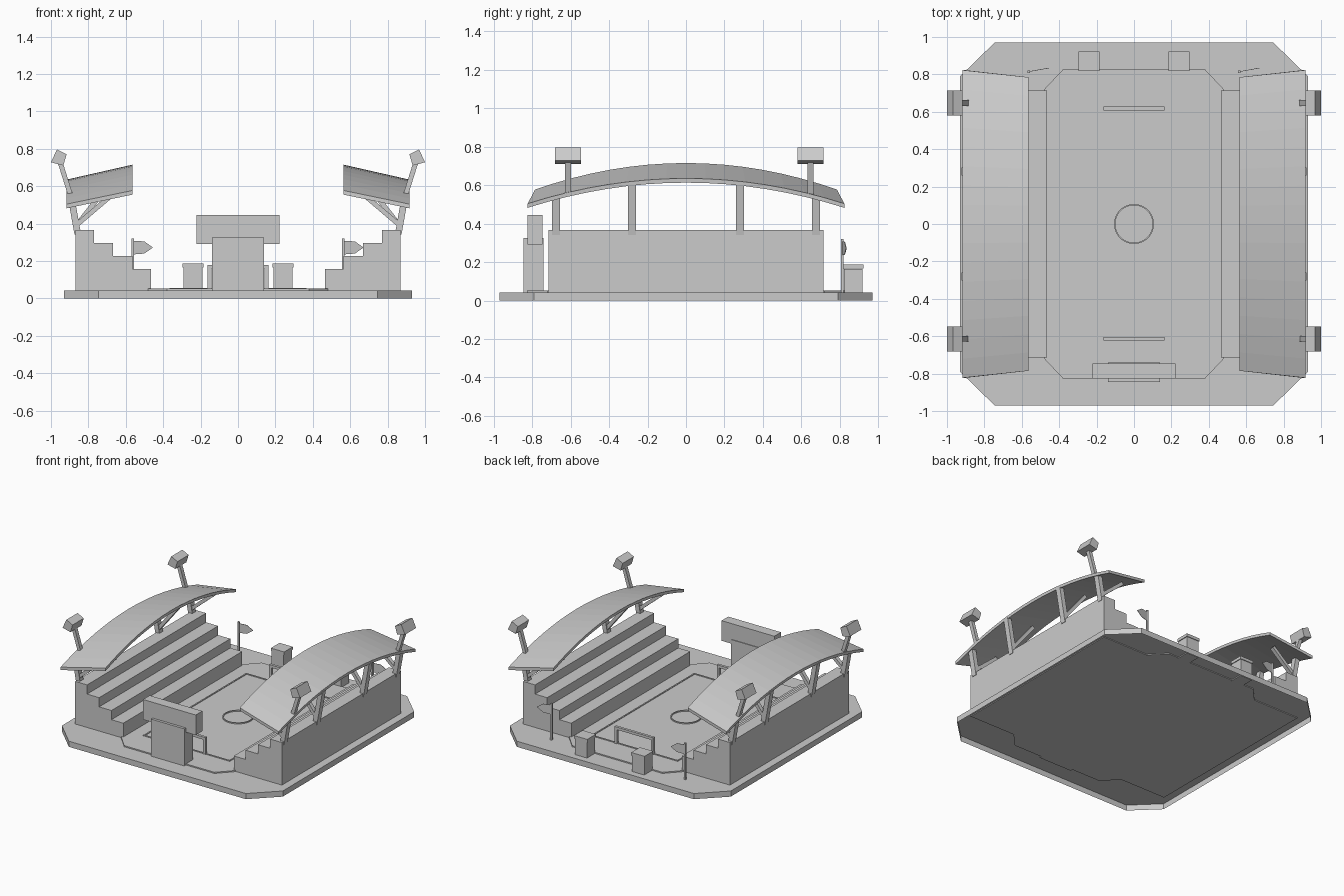
import bpy, bmesh, math
from mathutils import Vector, Matrix

cube = bpy.data.objects.get("Cube")
if cube:
    bpy.data.objects.remove(cube, do_unlink=True)

grey = bpy.data.materials.new("plain grey")
grey.use_nodes = True
grey.diffuse_color = (0.6, 0.6, 0.6, 1)
grey.node_tree.nodes["Principled BSDF"].inputs["Base Color"].default_value = (0.6, 0.6, 0.6, 1)

BASE_TOP = 0.043
SUNK = 0.037
FIELD_TOP = 0.052


def finish(name, bm):
    bmesh.ops.recalc_face_normals(bm, faces=bm.faces)
    mesh = bpy.data.meshes.new(name)
    bm.to_mesh(mesh)
    bm.free()
    mesh.materials.append(grey)
    obj = bpy.data.objects.new(name, mesh)
    bpy.context.collection.objects.link(obj)
    return obj


def add_box(bm, centre, size, rot=Matrix.Identity(4)):
    m = Matrix.Translation(centre) @ rot
    bmesh.ops.create_cube(bm, size=1, matrix=m @ Matrix.Diagonal((*size, 1)))


def span_box(bm, x0, x1, y0, y1, z0, z1):
    add_box(bm, ((x0 + x1) / 2, (y0 + y1) / 2, (z0 + z1) / 2),
            (abs(x1 - x0), y1 - y0, z1 - z0))


def add_beam(bm, a, b, width, depth):
    # rectangular bar between two points lying in one xz plane
    a, b = Vector(a), Vector(b)
    d = b - a
    rot = Matrix.Rotation(math.atan2(d.x, d.z), 4, "Y")
    add_box(bm, (a + b) / 2, (width, depth, d.length), rot)


def add_prism(bm, points, offset):
    # extrude a closed outline along an offset, returning the starting face
    face = bm.faces.new([bm.verts.new(p) for p in points])
    ext = bmesh.ops.extrude_face_region(bm, geom=[face])
    moved = [v for v in ext["geom"] if isinstance(v, bmesh.types.BMVert)]
    bmesh.ops.translate(bm, verts=moved, vec=offset)
    return face


def octagon(bm, hx, hy, cx, cy, z0, z1):
    corner = [(hx, cy), (cx, hy)]
    pts = corner + [(-x, y) for x, y in reversed(corner)]
    pts += [(-x, -y) for x, y in pts]
    return add_prism(bm, [(x, y, z0) for x, y in pts], (0, 0, z1 - z0))


# ground slab, a shell open underneath
bm = bmesh.new()
bm.faces.remove(octagon(bm, 0.93, 0.97, 0.745, 0.79, 0, BASE_TOP))
finish("base_slab", bm)

# pitch
bm = bmesh.new()
octagon(bm, 0.48, 0.826, 0.38, 0.72, SUNK, FIELD_TOP)
finish("pitch", bm)

# pitch markings
bm = bmesh.new()
for s in (-1, 1):
    add_box(bm, (s * 0.36, 0, FIELD_TOP + 0.002), (0.01, 1.24, 0.006))
    add_box(bm, (0, s * 0.615, FIELD_TOP + 0.002), (0.72, 0.01, 0.006))
finish("boundary_lines", bm)

bm = bmesh.new()
rings = []
for r, z in ((0.107, 0.05), (0.107, 0.061), (0.1, 0.061), (0.1, 0.05)):
    rings.append([bm.verts.new((r * math.cos(a), r * math.sin(a), z))
                  for a in (math.tau * i / 32 for i in range(32))])
for k in range(4):
    p, q = rings[k], rings[(k + 1) % 4]
    for i in range(32):
        j = (i + 1) % 32
        bm.faces.new((p[i], p[j], q[j], q[i]))
finish("centre_circle", bm)

# goals
for label, y in (("front", -0.613), ("back", 0.617)):
    bm = bmesh.new()
    for s in (-1, 1):
        add_box(bm, (s * 0.153, y, 0.11), (0.02, 0.02, 0.14))
    add_box(bm, (0, y, 0.17), (0.326, 0.02, 0.02))
    finish(label + "_goal", bm)

# scoreboard at the front
bm = bmesh.new()
span_box(bm, -0.14, 0.14, -0.845, -0.74, SUNK, 0.325)
finish("scoreboard_pillar", bm)
bm = bmesh.new()
span_box(bm, -0.222, 0.222, -0.825, -0.745, 0.292, 0.445)
finish("scoreboard_panel", bm)

ARC_STEPS = 16
STEP_EDGES = (0.465, 0.565, 0.668, 0.77, 0.87)
LAMP = ((0.968, 0.797), (0.916, 0.771), (0.934, 0.711), (1.0, 0.728))

for side, s in (("left", 1), ("right", -1)):
    # stepped seating, one block per row
    bm = bmesh.new()
    for i in range(4):
        span_box(bm, s * STEP_EDGES[i], s * STEP_EDGES[i + 1], -0.715, 0.715,
                 SUNK, 0.157 + 0.07 * i)
    finish(side + "_stand", bm)

    # arched roof sloping up towards the pitch
    bm = bmesh.new()
    prev = None
    for i in range(ARC_STEPS + 1):
        t = 2 * i / ARC_STEPS - 1
        outer, inner = 0.635 - 0.131 * t * t, 0.715 - 0.138 * t * t
        loop = [bm.verts.new(p) for p in (
            (s * 0.918, 0.823 * t, outer), (s * 0.565, 0.785 * t, inner),
            (s * 0.565, 0.785 * t, inner - 0.022), (s * 0.916, 0.824 * t, outer - 0.022))]
        if prev:
            for k in range(4):
                n = (k + 1) % 4
                bm.faces.new((prev[k], prev[n], loop[n], loop[k]))
        if i in (0, ARC_STEPS):
            bm.faces.new(loop)
        prev = loop
    finish(side + "_roof", bm)

    # leaning posts with inward braces
    bm = bmesh.new()
    for y in (-0.675, -0.28, 0.28, 0.675):
        t = y / 0.82
        roof_z = 0.622 - 0.131 * t * t
        run = roof_z - 0.345
        add_beam(bm, (s * 0.857, y, 0.345), (s * (0.857 + 0.18 * run), y, roof_z), 0.035, 0.042)
        add_beam(bm, (s * 0.86, y, 0.395), (s * 0.68, y, roof_z + 0.015), 0.025, 0.03)
    finish(side + "_roof_supports", bm)

    # floodlights
    for label, y in (("front", -0.614), ("back", 0.647)):
        bm = bmesh.new()
        add_beam(bm, (s * 0.895, y, 0.55), (s * 0.953, y, 0.735), 0.026, 0.03)
        add_prism(bm, [(s * x, y - 0.067, z) for x, z in LAMP], (0, 0.134, 0))
        finish(f"{side}_{label}_floodlight", bm)

    # kiosk at the back
    bm = bmesh.new()
    add_box(bm, (s * 0.241, 0.87, 0.1), (0.102, 0.098, 0.13))
    add_box(bm, (s * 0.241, 0.871, 0.177), (0.112, 0.104, 0.022))
    finish(side + "_kiosk", bm)

    # thin flag, both streaming the same way
    bm = bmesh.new()
    x = s * 0.563
    span_box(bm, x - 0.007, x + 0.007, 0.806, 0.82, BASE_TOP, 0.32)
    shape = [(0, 0.235), (0, 0.308), (0.062, 0.305), (0.108, 0.272), (0.062, 0.24)]
    add_prism(bm, [(x + dx, 0.813 + 0.18 * dx, z) for dx, z in shape], (0, 0.003, 0))
    finish(side + "_flag", bm)
